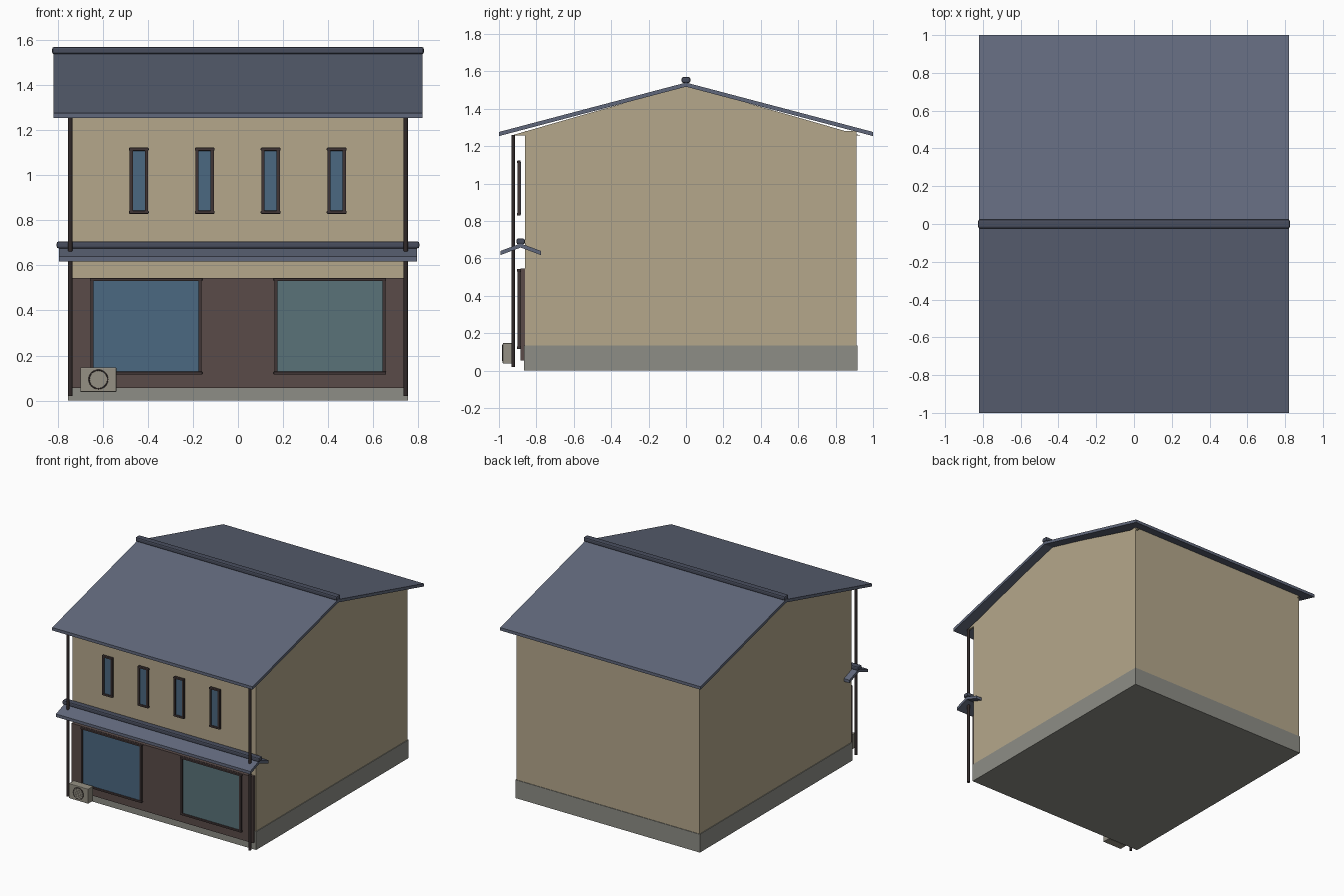
import bpy, bmesh, math
from mathutils import Matrix

if "Cube" in bpy.data.objects:
    bpy.data.objects.remove(bpy.data.objects["Cube"])


def mat(name, r, g, b):
    m = bpy.data.materials.new(name)
    m.diffuse_color = (r, g, b, 1)
    m.use_nodes = True
    m.node_tree.nodes["Principled BSDF"].inputs["Base Color"].default_value = m.diffuse_color
    return m


WALL = mat("plaster", 0.46, 0.39, 0.26)
STONE = mat("concrete", 0.27, 0.27, 0.24)
ROOF = mat("roof_tile", 0.12, 0.14, 0.20)
CAP = mat("ridge_tile", 0.065, 0.075, 0.11)
WOOD = mat("dark_wood", 0.10, 0.07, 0.065)
FRAME = mat("frame", 0.05, 0.035, 0.035)
PIPE = mat("pipe", 0.03, 0.022, 0.022)
GLASS = mat("blue_glass", 0.07, 0.14, 0.22)
GLASS2 = mat("green_glass", 0.10, 0.17, 0.19)
UNIT = mat("unit_grey", 0.30, 0.28, 0.23)


def finish(name, bm, m):
    bmesh.ops.recalc_face_normals(bm, faces=bm.faces)
    me = bpy.data.meshes.new(name)
    bm.to_mesh(me)
    bm.free()
    me.materials.append(m)
    ob = bpy.data.objects.new(name, me)
    bpy.context.collection.objects.link(ob)
    return ob


def box(name, x, y, z, m, bevel=0):
    """Box from (min, max) ranges."""
    bm = bmesh.new()
    bmesh.ops.create_cube(bm, size=1)
    for v in bm.verts:
        v.co = [r[0] if c < 0 else r[1] for c, r in zip(v.co, (x, y, z))]
    ob = finish(name, bm, m)
    if bevel:
        mod = ob.modifiers.new("bevel", 'BEVEL')
        mod.width, mod.segments = bevel, 2
    return ob


def extrude_x(name, profile, x0, x1, m):
    """Profile of (y, z) points extruded along x."""
    bm = bmesh.new()
    f = bm.faces.new([bm.verts.new((x0, y, z)) for y, z in profile])
    r = bmesh.ops.extrude_face_region(bm, geom=[f])
    for v in r["geom"]:
        if isinstance(v, bmesh.types.BMVert):
            v.co.x = x1
    return finish(name, bm, m)


def cylinder(name, r, depth, loc, m, axis='Z', n=12):
    bm = bmesh.new()
    mtx = Matrix.Translation(loc)
    if axis == 'Y':
        mtx = mtx @ Matrix.Rotation(math.pi / 2, 4, 'X')
    bmesh.ops.create_cone(bm, cap_ends=True, segments=n, radius1=r, radius2=r,
                          depth=depth, matrix=mtx)
    ob = finish(name, bm, m)
    for p in ob.data.polygons:
        p.use_smooth = len(p.vertices) == 4
    return ob


def gable_roof(name, yc, half, apex, eave, t, hx):
    """Two sloping slabs meeting at a ridge."""
    for side, s in (("front", -1), ("back", 1)):
        e = yc + s * half
        extrude_x(f"{name}_{side}", [(yc, apex), (e, eave), (e, eave - t), (yc, apex - t)],
                  -hx, hx, ROOF)


def window(name, x0, x1, z0, z1, glass):
    """Glass pane, two stiles and two slightly longer rails."""
    w = 0.007
    box(name + "_glass", (x0, x1), (-0.895, -0.882), (z0, z1), glass)
    for side, x in (("left", x0), ("right", x1)):
        box(f"{name}_stile_{side}", (x - w, x + w), (-0.902, -0.885), (z0, z1), FRAME)
    for side, z in (("bottom", z0), ("top", z1)):
        box(f"{name}_rail_{side}", (x0 - 0.01, x1 + 0.01), (-0.904, -0.884),
            (z - w, z + w), FRAME, 0.004)


# Walls, foundation and shop front
box("walls", (-0.75, 0.75), (-0.862, 0.912), (0.13, 1.28), WALL)
box("foundation", (-0.755, 0.755), (-0.866, 0.916), (0, 0.135), STONE)
box("shopfront_panel", (-0.742, 0.742), (-0.886, -0.86), (0.055, 0.545), WOOD)

# Gable ends
for side, s in (("left", -1), ("right", 1)):
    extrude_x("gable_" + side, [(-0.935, 1.257), (0.935, 1.257), (0, 1.525)],
              s * 0.735, s * 0.75, WALL)

# Main roof and awning with ridge caps
gable_roof("roof", 0, 1.0, 1.54, 1.276, 0.022, 0.82)
box("roof_ridge", (-0.825, 0.825), (-0.023, 0.023), (1.538, 1.57), CAP, 0.009)
gable_roof("awning", -0.884, 0.108, 0.68, 0.64, 0.022, 0.795)
box("awning_ridge", (-0.805, 0.805), (-0.906, -0.862), (0.676, 0.706), CAP, 0.008)

# Windows
for i, x in enumerate((-0.44, -0.148, 0.145, 0.438)):
    window(f"upper_window_{i + 1}", x - 0.034, x + 0.034, 0.836, 1.116, GLASS)
window("shop_window_left", -0.648, -0.168, 0.122, 0.537, GLASS)
window("shop_window_right", 0.168, 0.648, 0.122, 0.537, GLASS2)

# Downpipes
for side, s in (("left", -1), ("right", 1)):
    cylinder("downpipe_" + side, 0.01, 1.24, (s * 0.745, -0.924, 0.64), PIPE)

# Air conditioning unit with fan ring and grille
box("cooling_unit", (-0.70, -0.54), (-0.98, -0.92), (0.038, 0.147), UNIT, 0.004)
cylinder("fan_recess", 0.041, 0.004, (-0.62, -0.981, 0.094), UNIT, 'Y', 24)
bpy.ops.mesh.primitive_torus_add(major_radius=0.041, minor_radius=0.003, major_segments=24,
                                 minor_segments=6, location=(-0.62, -0.982, 0.094),
                                 rotation=(math.pi / 2, 0, 0))
ring = bpy.context.object
ring.name = "fan_ring"
ring.data.materials.append(FRAME)
for i in range(5):
    dz = (i - 2) * 0.012
    h = math.sqrt(0.038 ** 2 - dz ** 2)
    box(f"grille_bar_{i + 1}", (-0.62 - h, -0.62 + h), (-0.985, -0.982),
        (0.0925 + dz, 0.0955 + dz), UNIT)
